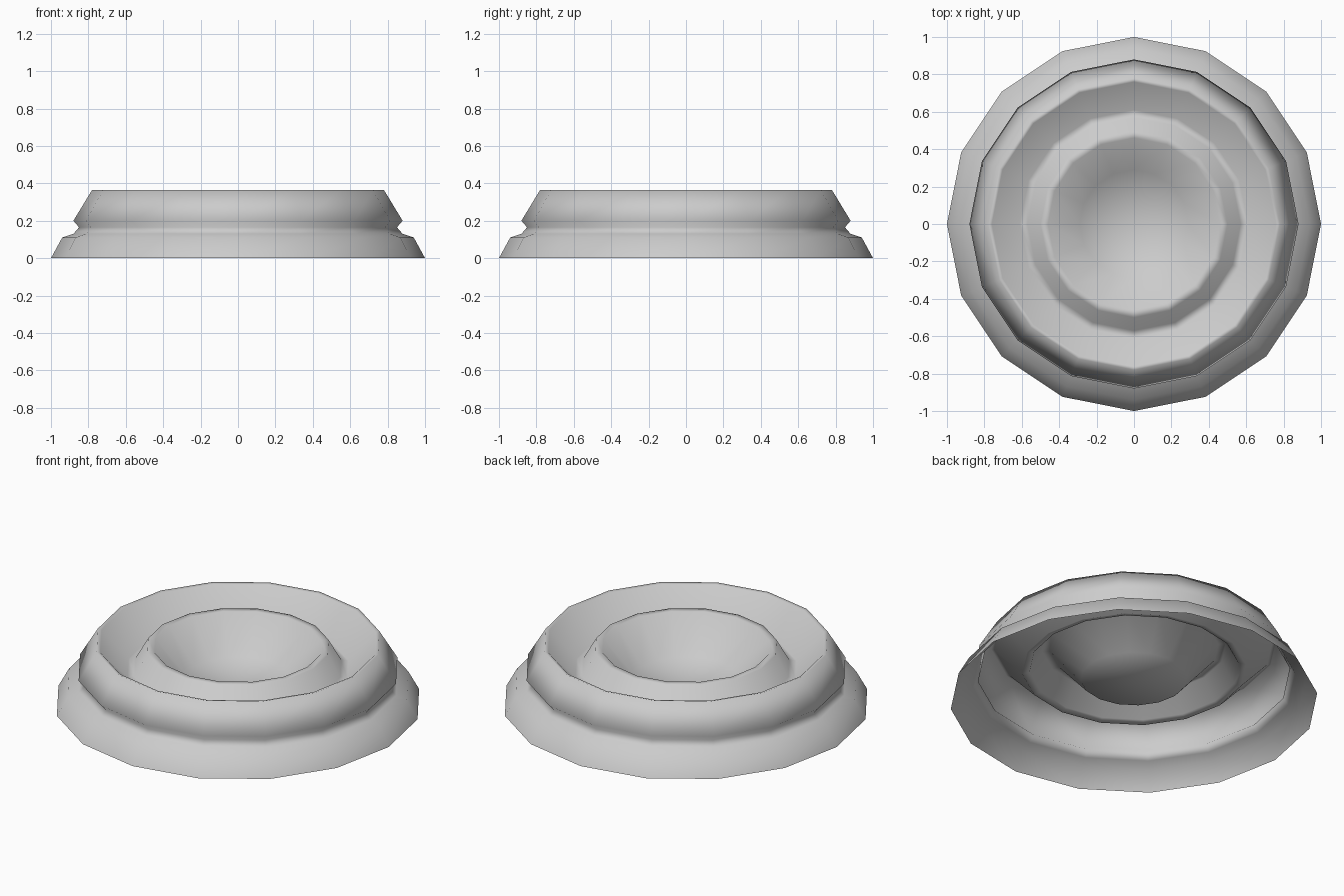
import bpy, bmesh, math

cube = bpy.data.objects.get("Cube")
if cube:
    bpy.data.objects.remove(cube, do_unlink=True)

SIDES = 16

# Open shell profile (radius, height), from the foot over the rim to the bowl
PROFILE = [(1.0, 0.0), (0.94, 0.11), (0.88, 0.13), (0.85, 0.165), (0.88, 0.2),
           (0.78, 0.365), (0.76, 0.36), (0.61, 0.2), (0.57, 0.21),
           (0.5, 0.335), (0.46, 0.335), (0.29, 0.14)]
BOWL_BOTTOM = 0.11


def material(name, colour):
    mat = bpy.data.materials.new(name)
    mat.use_nodes = True
    mat.diffuse_color = colour
    mat.node_tree.nodes["Principled BSDF"].inputs["Base Color"].default_value = colour
    return mat


def lathe(name, profile, centre_z, mat):
    bm = bmesh.new()
    rings = [[bm.verts.new((r * math.cos(math.tau * i / SIDES),
                            r * math.sin(math.tau * i / SIDES), z))
              for i in range(SIDES)] for r, z in profile]
    pole = bm.verts.new((0, 0, centre_z))
    for i in range(SIDES):
        j = (i + 1) % SIDES
        for low, high in zip(rings, rings[1:]):
            bm.faces.new((low[i], low[j], high[j], high[i]))
        bm.faces.new((rings[-1][i], rings[-1][j], pole))
    for face in bm.faces:
        face.smooth = True
    mesh = bpy.data.meshes.new(name)
    bm.to_mesh(mesh)
    bm.free()
    mesh.materials.append(mat)
    obj = bpy.data.objects.new(name, mesh)
    bpy.context.collection.objects.link(obj)
    return obj


# Round base shell with a groove outside and a ridged bowl inside
lathe("round_base_shell", PROFILE, BOWL_BOTTOM, material("plain grey", (0.6, 0.6, 0.6, 1)))
